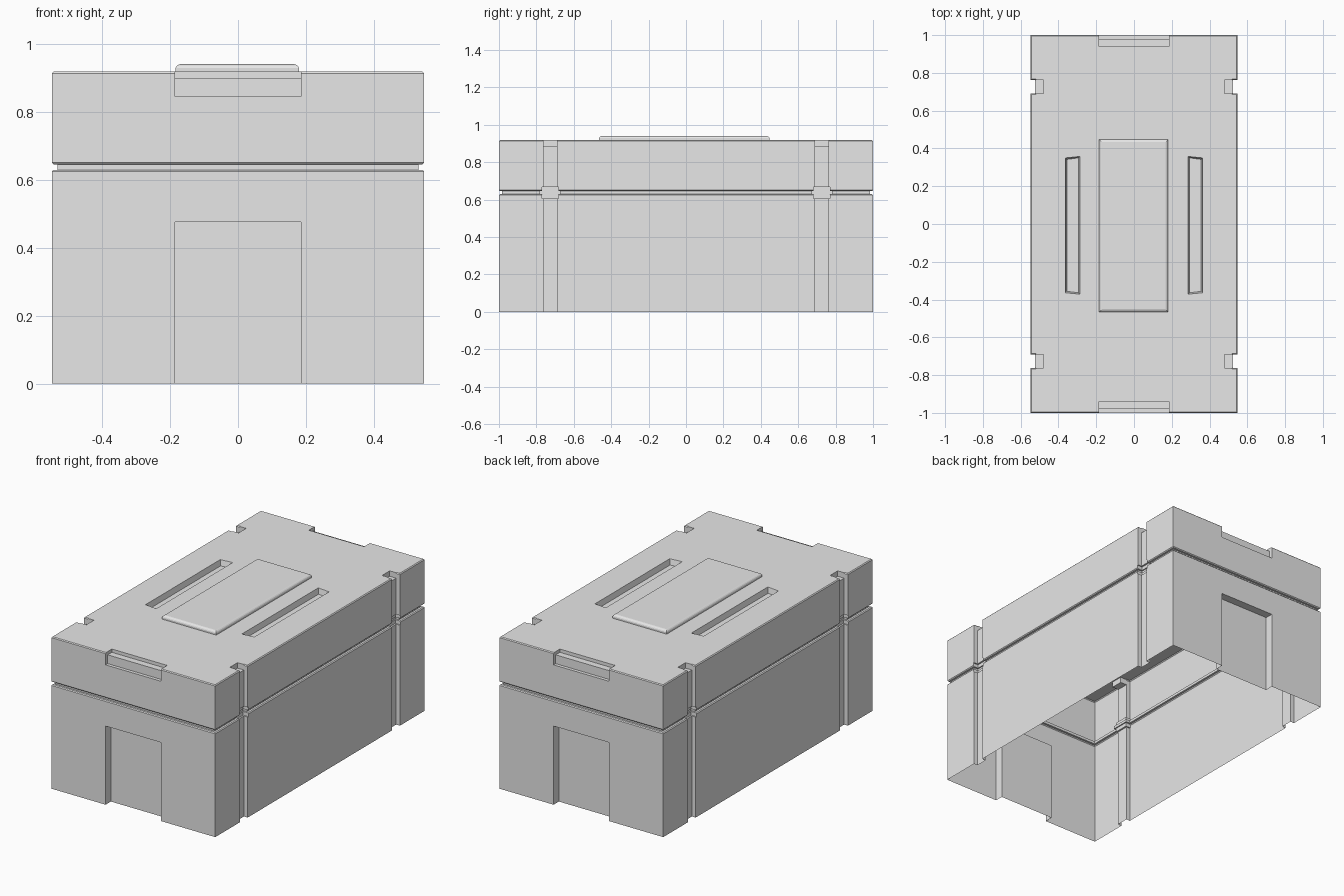
import bpy, bmesh

cube = bpy.data.objects.get("Cube")
if cube:
    bpy.data.objects.remove(cube, do_unlink=True)

grey = bpy.data.materials.new("light grey")
grey.use_nodes = True
grey.diffuse_color = (0.8, 0.8, 0.8, 1)
grey.node_tree.nodes["Principled BSDF"].inputs["Base Color"].default_value = (0.8, 0.8, 0.8, 1)


def loft(name, rings):
    """Solid through a stack of equal-length point rings."""
    bm = bmesh.new()
    loops = [[bm.verts.new(p) for p in ring] for ring in rings]
    n = len(loops[0])
    for a, b in zip(loops, loops[1:]):
        for i in range(n):
            j = (i + 1) % n
            bm.faces.new((a[i], a[j], b[j], b[i]))
    bm.faces.new(loops[0])
    bm.faces.new(loops[-1])
    bmesh.ops.recalc_face_normals(bm, faces=bm.faces)
    mesh = bpy.data.meshes.new(name)
    bm.to_mesh(mesh)
    bm.free()
    mesh.materials.append(grey)
    obj = bpy.data.objects.new(name, mesh)
    bpy.context.collection.objects.link(obj)
    return obj


def rect(x0, x1, y0, y1, z, d=0):
    return [(x0 + d, y0 + d, z), (x1 - d, y0 + d, z),
            (x1 - d, y1 - d, z), (x0 + d, y1 - d, z)]


cutters = []


def cut_box(xs, ys, z0, z1):
    x0, x1 = sorted(xs)
    y0, y1 = sorted(ys)
    cutters.append(loft("cutter", [rect(x0, x1, y0, y1, z0), rect(x0, x1, y0, y1, z1)]))


def outline(z, d):
    """Crate outline with four strap grooves, inset by d."""
    x, y, g, a, b = 0.548 - d, 1 - d, 0.523 - d, 0.69 - d, 0.763 + d
    side = [(x, y), (x, b), (g, b), (g, a), (x, a)]
    right = side + [(px, -py) for px, py in reversed(side)]
    left = [(-px, py) for px, py in reversed(right)]
    return [(px, py, z) for px, py in right + left]


# Crate shell with the seam between body and lid
crate = loft("crate_shell", [outline(z, d) for z, d in (
    (0, 0), (0.624, 0), (0.629, 0.005), (0.629, 0.017), (0.645, 0.017),
    (0.645, 0.005), (0.65, 0), (0.913, 0), (0.918, 0.005))])

for s in (-1, 1):
    # Door recess, stepped handle notch at each end
    cut_box((-0.185, 0.185), (s * 0.95, s * 1.1), -0.1, 0.475)
    cut_box((-0.185, 0.185), (s * 0.98, s * 1.1), 0.845, 1)
    cut_box((-0.185, 0.185), (s * 0.94, s * 1.1), 0.898, 1)
    for t in (-1, 1):
        # Strap notch in the lid top and widening at the seam
        cut_box((s * 0.48, s * 0.7), (t * 0.69, t * 0.763), 0.885, 1)
        cut_box((s * 0.513, s * 0.7), (t * 0.683, t * 0.77), 0.607, 0.666)
    # Long slot in the lid, with slanted ends and sloping sides
    slot = []
    for z, d in ((0.885, 0.008), (0.919, 0), (1.0, 0)):
        slot.append([(s * (0.286 + d), -0.372 + d, z), (s * (0.364 - d), -0.364 + d, z),
                     (s * (0.364 - d), 0.35 - d, z), (s * (0.286 + d), 0.358 - d, z)])
    cutters.append(loft("cutter", slot))

for c in cutters:
    c.hide_render = True
    mod = crate.modifiers.new("cut", "BOOLEAN")
    mod.object = c
    mod.operation = "DIFFERENCE"
    mod.solver = "EXACT"

bpy.context.view_layer.update()
graph = bpy.context.evaluated_depsgraph_get()
final = bpy.data.meshes.new_from_object(crate.evaluated_get(graph))
crate.modifiers.clear()
crate.data = final
for c in cutters:
    bpy.data.objects.remove(c, do_unlink=True)


def open_bottom(obj, level):
    """Remove the faces lying flat on the given level."""
    bm = bmesh.new()
    bm.from_mesh(obj.data)
    flat = [f for f in bm.faces if all(abs(v.co.z - level) < 0.001 for v in f.verts)]
    bmesh.ops.delete(bm, geom=flat, context="FACES")
    bm.to_mesh(obj.data)
    bm.free()


# The crate is a thin shell, open underneath
open_bottom(crate, 0)

# Raised plate on the lid with a rounded top edge
plate = loft("lid_plate", [rect(-0.184, 0.18, -0.465, 0.447, z, d) for z, d in (
    (0.917, 0), (0.928, 0), (0.934, 0.003), (0.938, 0.008), (0.94, 0.014))])
open_bottom(plate, 0.917)
